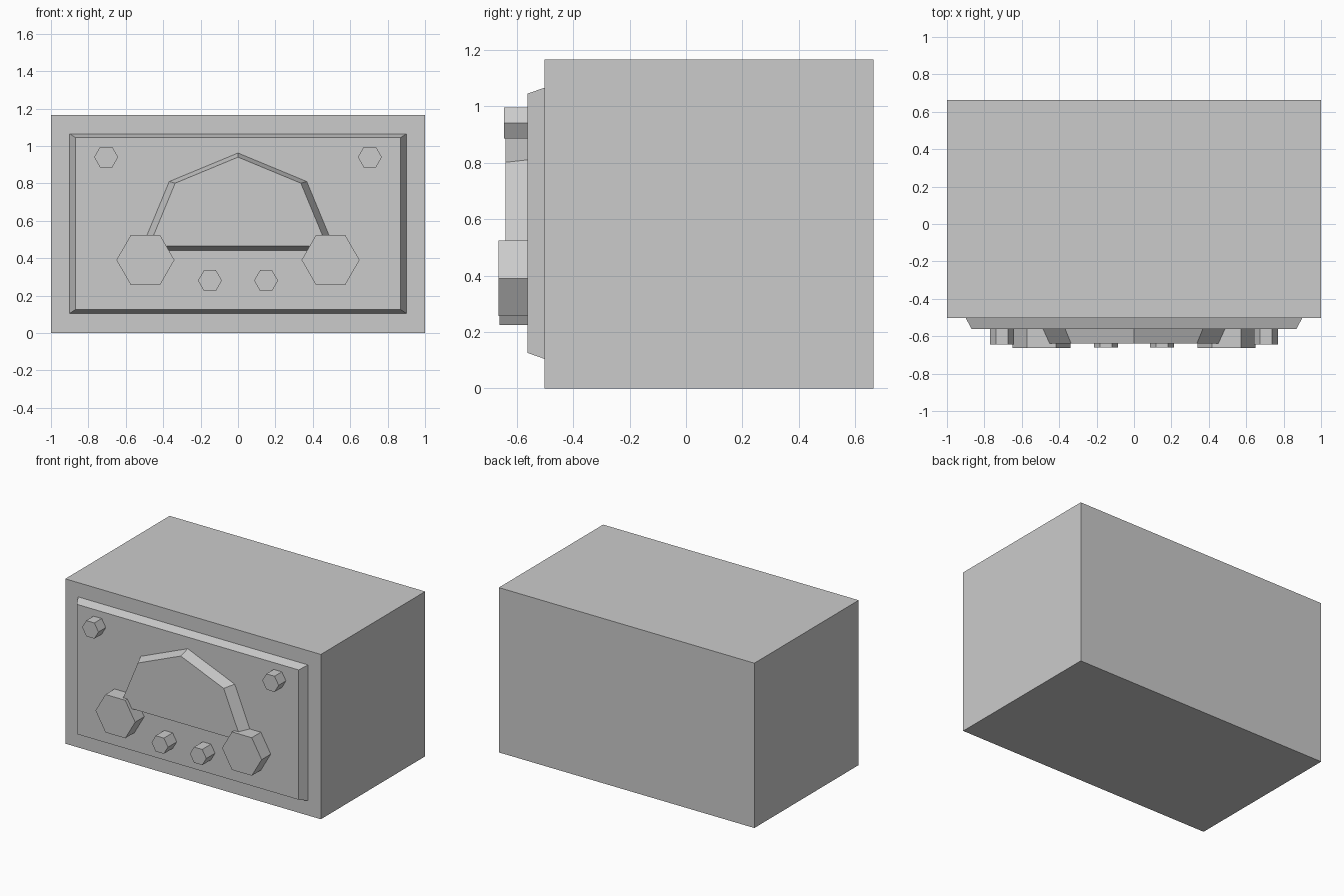
import bpy
import bmesh
from math import cos, sin, pi

if "Cube" in bpy.data.objects:
    bpy.data.objects.remove(bpy.data.objects["Cube"])

grey = bpy.data.materials.new("light grey")
grey.use_nodes = True
grey.diffuse_color = (0.6, 0.6, 0.6, 1)
grey.node_tree.nodes["Principled BSDF"].inputs["Base Color"].default_value = grey.diffuse_color


def loft(name, back, front, y_back, y_front):
    """Flat-faced solid between two (x, z) outlines facing the front."""
    bm = bmesh.new()
    a = [bm.verts.new((x, y_back, z)) for x, z in back]
    b = [bm.verts.new((x, y_front, z)) for x, z in front]
    bm.faces.new(a)
    bm.faces.new(b)
    for i in range(len(a)):
        j = (i + 1) % len(a)
        bm.faces.new((a[i], a[j], b[j], b[i]))
    bmesh.ops.recalc_face_normals(bm, faces=bm.faces)
    mesh = bpy.data.meshes.new(name)
    bm.to_mesh(mesh)
    bm.free()
    mesh.materials.append(grey)
    obj = bpy.data.objects.new(name, mesh)
    bpy.context.collection.objects.link(obj)
    return obj


def rect(half_width, low, high):
    return [(-half_width, low), (half_width, low), (half_width, high), (-half_width, high)]


def arc(x, z, radius, sides, count):
    step = 2 * pi / sides
    return [(x + radius * cos(i * step), z + radius * sin(i * step)) for i in range(count)]


PANEL_Y = -0.562

# Cabinet and bevelled front panel
body = rect(1, 0, 1.166)
loft("cabinet", body, body, 0.664, -0.502)
loft("front_panel", rect(0.9, 0.105, 1.065), rect(0.868, 0.126, 1.044), -0.502, PANEL_Y)

# Half-octagon tuning dial with sloped rim
loft("tuning_dial", arc(0, 0.442, 0.52, 8, 5), arc(0, 0.465, 0.475, 8, 5), PANEL_Y, -0.64)

# Hexagonal knobs and upper studs, mirrored left and right
for name, x, z, radius, y_front in (
    ("large_knob", 0.495, 0.39, 0.155, -0.664),
    ("small_knob", 0.15, 0.28, 0.064, -0.66),
    ("upper_stud", 0.705, 0.94, 0.064, -0.644),
):
    for side, sign in (("left", 1), ("right", -1)):
        hexagon = arc(sign * x, z, radius, 6, 6)
        loft(f"{name}_{side}", hexagon, hexagon, PANEL_Y, y_front)
